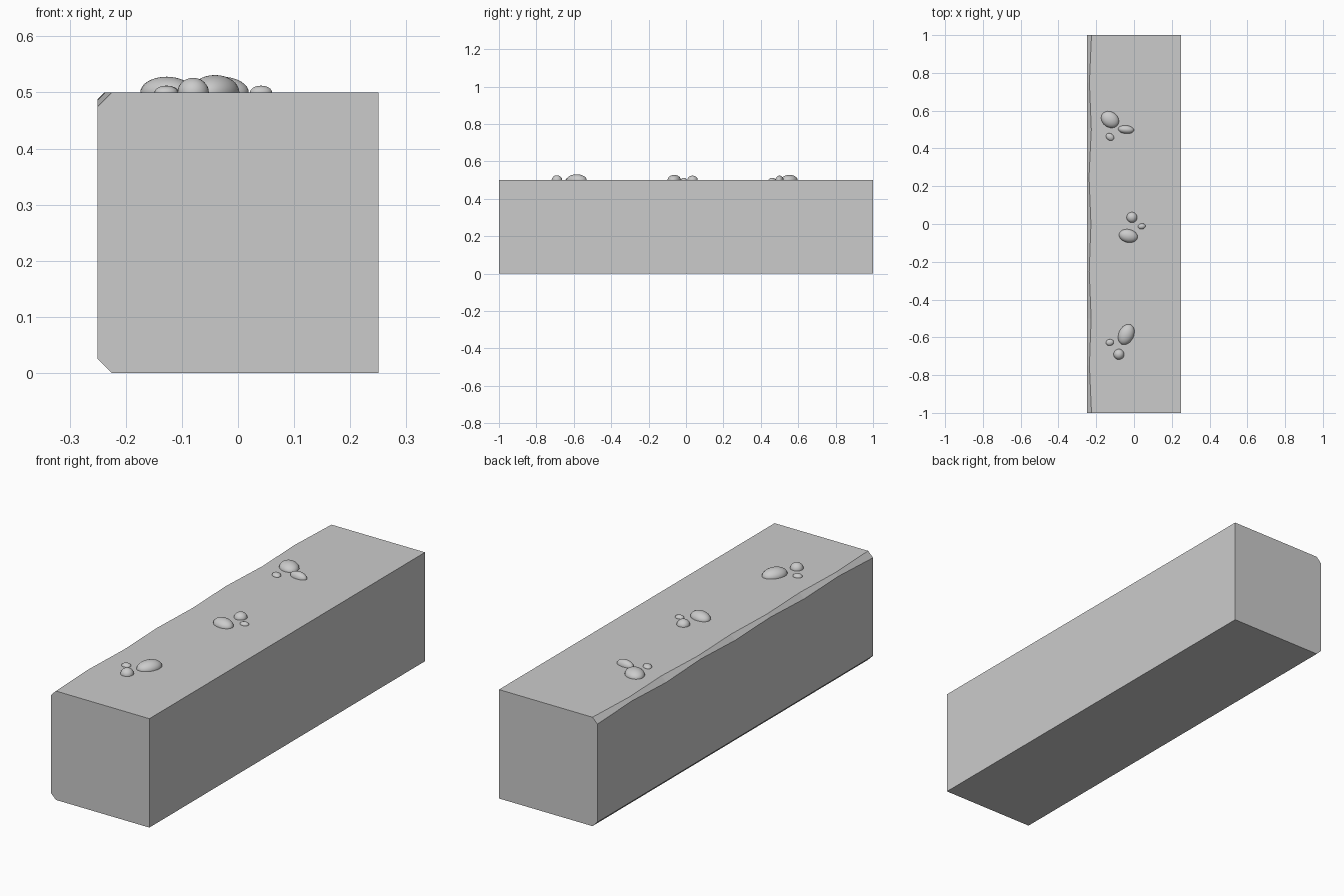
import bpy, bmesh
from math import radians

if "Cube" in bpy.data.objects:
    bpy.data.objects.remove(bpy.data.objects["Cube"])

# Stone block: cross-section swept along y, with a chipped top-left edge
chips = [0.025, 0.014, 0.023, 0.013, 0.022, 0.012, 0.024, 0.014, 0.025]


def section(chip):
    return [(-0.225, 0), (0.25, 0), (0.25, 0.5),
            (-0.25 + chip, 0.5), (-0.25, 0.5 - chip), (-0.25, 0.025)]


bm = bmesh.new()
rings = []
for i, chip in enumerate(chips):
    y = -1 + 2 * i / (len(chips) - 1)
    rings.append([bm.verts.new((x, y, z)) for x, z in section(chip)])
for a, b in zip(rings, rings[1:]):
    for i in range(6):
        j = (i + 1) % 6
        bm.faces.new((a[i], a[j], b[j], b[i]))
bm.faces.new(rings[0])
bm.faces.new(rings[-1])
bmesh.ops.recalc_face_normals(bm, faces=bm.faces)
mesh = bpy.data.meshes.new("stone_block")
bm.to_mesh(mesh)
bm.free()
bpy.context.collection.objects.link(bpy.data.objects.new("stone_block", mesh))

# Moss clumps: flattened domes (x, y, radius x, radius y, height, turn)
clumps = [
    (-0.127, 0.553, 0.050, 0.041, 0.028, -35),
    (-0.042, 0.500, 0.042, 0.022, 0.024, -5),
    (-0.127, 0.461, 0.023, 0.018, 0.012, -35),
    (-0.030, -0.063, 0.050, 0.035, 0.028, -12),
    (-0.011, 0.035, 0.028, 0.028, 0.024, 0),
    (0.041, -0.012, 0.020, 0.015, 0.012, 10),
    (-0.041, -0.585, 0.057, 0.040, 0.031, 65),
    (-0.080, -0.690, 0.028, 0.028, 0.026, 0),
    (-0.128, -0.627, 0.021, 0.017, 0.012, 10),
]
for n, (x, y, rx, ry, h, turn) in enumerate(clumps):
    bpy.ops.mesh.primitive_uv_sphere_add(segments=24, ring_count=16, radius=1, location=(x, y, 0.5),
                                         rotation=(0, 0, radians(turn)))
    ob = bpy.context.object
    ob.name = f"moss_clump_{n + 1}"
    ob.scale = (rx, ry, h)
    bpy.ops.object.shade_smooth()
